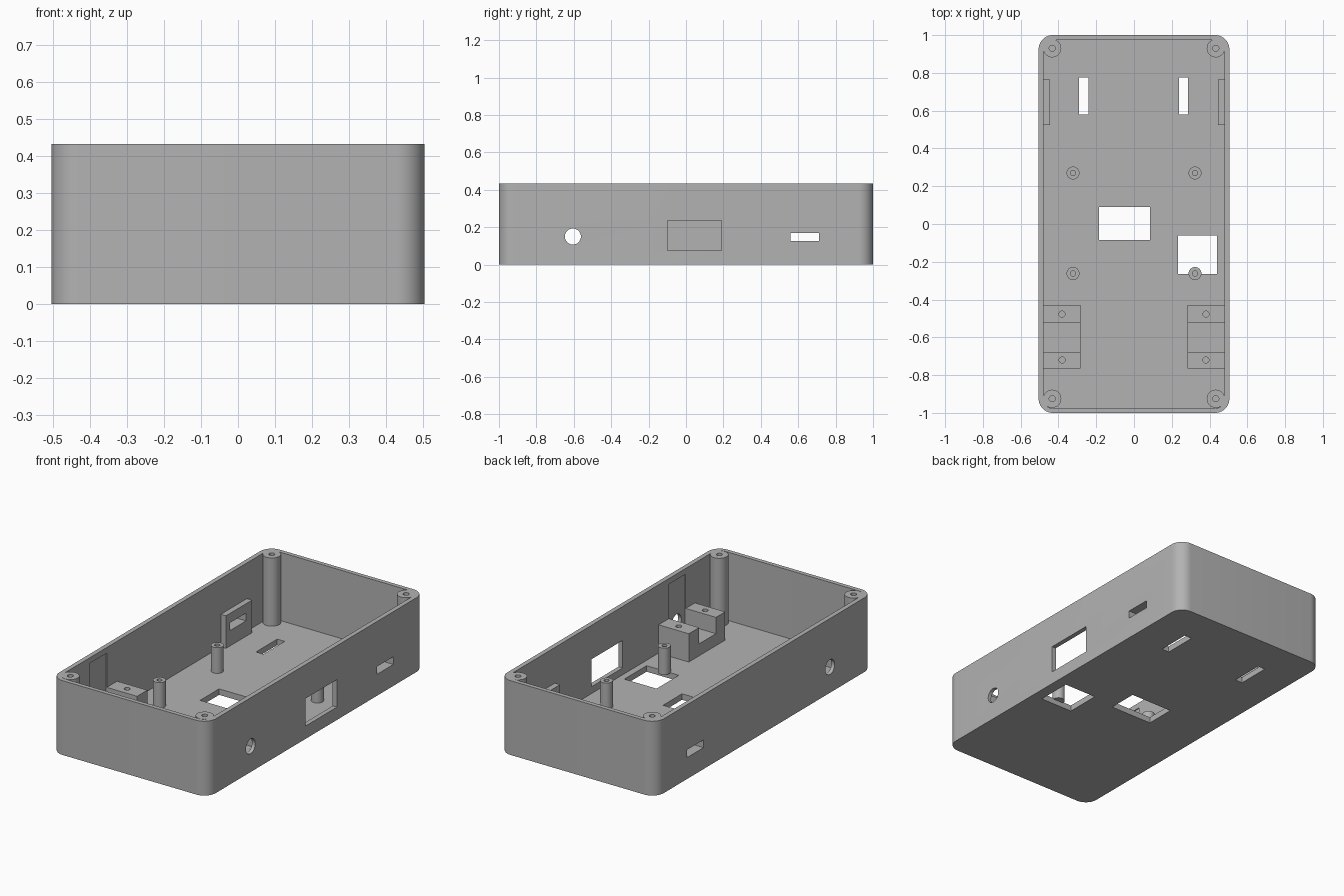
import bpy, bmesh

cube = bpy.data.objects.get("Cube")
if cube:
    bpy.data.objects.remove(cube, do_unlink=True)

W, D, H = 0.505, 1.0, 0.433        # half width, half depth, height
IN_X, IN_Y, FLOOR = 0.478, 0.975, 0.035
SIDES = (-1, 1)

grey = bpy.data.materials.new("plain grey")
grey.use_nodes = True
colour = (0.45, 0.45, 0.45, 1)
grey.diffuse_color = colour
grey.node_tree.nodes["Principled BSDF"].inputs["Base Color"].default_value = colour


def finish(name, bm):
    mesh = bpy.data.meshes.new(name)
    bm.to_mesh(mesh)
    bm.free()
    mesh.materials.append(grey)
    obj = bpy.data.objects.new(name, mesh)
    bpy.context.collection.objects.link(obj)
    return obj


def box(name, x, y, z, radius=0):
    """Box from (low, high) ranges, with optional rounded upright edges."""
    x, y, z = sorted(x), sorted(y), sorted(z)
    bm = bmesh.new()
    bmesh.ops.create_cube(bm, size=1)
    for v in bm.verts:
        v.co = [r[0] if c < 0 else r[1] for c, r in zip(v.co, (x, y, z))]
    if radius:
        upright = [e for e in bm.edges
                   if abs(e.verts[0].co.z - e.verts[1].co.z) > 0.01]
        bmesh.ops.bevel(bm, geom=upright, offset=radius, segments=10,
                        profile=0.5, affect='EDGES')
    return finish(name, bm)


def rod(name, x, y, z, radius):
    """Upright cylinder between two heights."""
    bm = bmesh.new()
    bmesh.ops.create_cone(bm, cap_ends=True, segments=32, radius1=radius,
                          radius2=radius, depth=z[1] - z[0])
    bmesh.ops.translate(bm, verts=bm.verts, vec=(x, y, sum(z) / 2))
    return finish(name, bm)


def combine(obj, tool, operation='DIFFERENCE'):
    """Apply a boolean and discard the tool."""
    mod = obj.modifiers.new("shape", 'BOOLEAN')
    mod.operation, mod.solver, mod.object = operation, 'EXACT', tool
    bpy.context.view_layer.update()
    graph = bpy.context.evaluated_depsgraph_get()
    mesh = bpy.data.meshes.new_from_object(obj.evaluated_get(graph))
    obj.modifiers.clear()
    obj.data = mesh
    bpy.data.objects.remove(tool, do_unlink=True)


def smooth(obj):
    bpy.ops.object.select_all(action='DESELECT')
    obj.select_set(True)
    bpy.context.view_layer.objects.active = obj
    bpy.ops.object.shade_smooth_by_angle(angle=0.6)


# Open tray with rounded corners
tray = box("tray", (-W, W), (-D, D), (0, H), 0.075)
combine(tray, box("cavity", (-IN_X, IN_X), (-IN_Y, IN_Y), (FLOOR, H + 0.1), 0.045))

# Corner screw posts, flush with the rim
for sx in SIDES:
    for y in (-0.925, 0.93):
        combine(tray, rod("post", sx * 0.433, y, (0.015, H), 0.048), 'UNION')
        combine(tray, rod("screw_hole", sx * 0.433, y, (H - 0.15, H + 0.1), 0.016))

# Floor openings
for x, y in (((-0.29, -0.242), (0.58, 0.775)), ((0.237, 0.285), (0.58, 0.775)),
             ((-0.185, 0.085), (-0.085, 0.09)), ((0.232, 0.44), (-0.265, -0.06))):
    combine(tray, box("opening", x, y, (-0.1, 0.1)))

# Side window on one wall only
combine(tray, box("window", (0.4, 0.6), (-0.1, 0.19), (0.075, 0.235)))

# Round side holes, shallow wall recesses between the mounts
for sx in SIDES:
    combine(tray, box("recess", (sx * 0.45, sx * (IN_X + 0.006)),
                      (-0.68, -0.525), (0.105, 0.4)))
hole = rod("side_hole", 0, 0, (-0.7, 0.7), 0.043)
hole.rotation_euler.y = 1.5708
hole.location = (0, -0.605, 0.15)
combine(tray, hole)

# Slotted side walls
combine(tray, box("slot", (-0.7, 0.7), (0.56, 0.71), (0.125, 0.17)))
smooth(tray)

for sx, side in zip(SIDES, ("right", "left")):
    # Slotted plates against the side walls
    plate = box(side + "_slot_plate", (sx * 0.445, sx * (IN_X + 0.002)),
                (0.525, 0.765), (FLOOR - 0.005, 0.225))
    combine(plate, box("slot", (sx * 0.4, sx * 0.6), (0.56, 0.71), (0.125, 0.17)))

    # U-shaped mounting blocks
    mount = box(side + "_mount", (sx * 0.283, sx * (IN_X + 0.002)),
                (-0.765, -0.43), (FLOOR - 0.005, 0.2))
    combine(mount, box("gap", (sx * 0.2, sx * 0.6), (-0.68, -0.525), (0.105, 0.3)))
    for y in (-0.72, -0.477):
        combine(mount, rod("screw_hole", sx * 0.381, y, (0.08, 0.3), 0.016))
    smooth(mount)

    # Board standoffs
    for y, end in ((-0.262, "front"), (0.27, "back")):
        standoff = rod(f"{side}_{end}_standoff", sx * 0.323, y,
                       (FLOOR - 0.005, 0.185), 0.034)
        combine(standoff, rod("screw_hole", sx * 0.323, y, (0.07, 0.3), 0.014))
        smooth(standoff)
